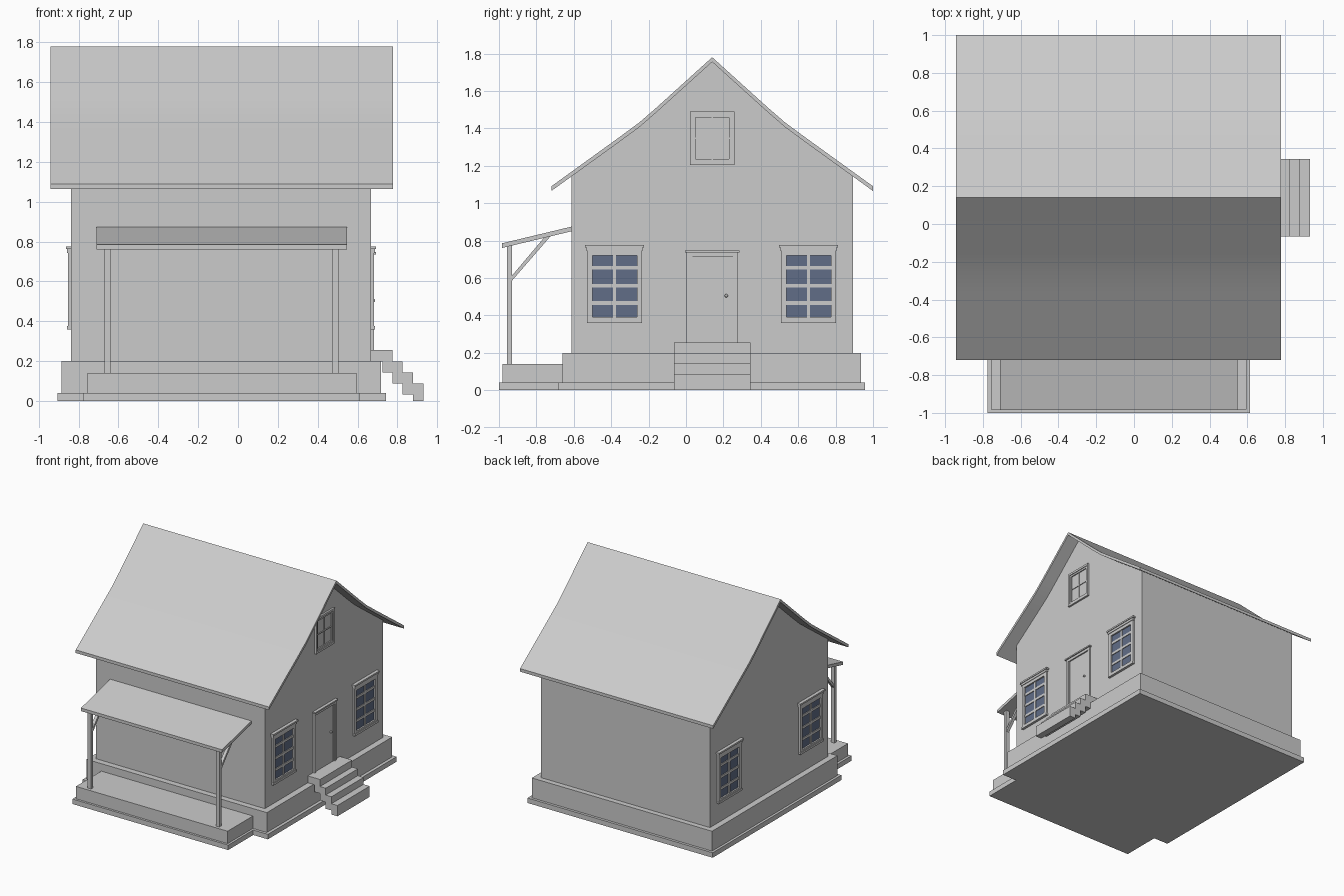
import bpy, bmesh, math

if "Cube" in bpy.data.objects:
    bpy.data.objects.remove(bpy.data.objects["Cube"], do_unlink=True)


def material(name, rgb):
    m = bpy.data.materials.new(name)
    m.use_nodes = True
    m.diffuse_color = (*rgb, 1)
    m.node_tree.nodes["Principled BSDF"].inputs["Base Color"].default_value = (*rgb, 1)
    return m


GREY = material("plain grey", (0.6, 0.6, 0.6))
BLUE = material("blue glass", (0.12, 0.155, 0.245))

WALL_L, WALL_R = -0.838, 0.668   # gable wall planes
MID = 0.14                       # ridge position along y


def finish(name, bm, mat=GREY):
    bmesh.ops.recalc_face_normals(bm, faces=bm.faces)
    mesh = bpy.data.meshes.new(name)
    bm.to_mesh(mesh)
    bm.free()
    ob = bpy.data.objects.new(name, mesh)
    bpy.context.collection.objects.link(ob)
    mesh.materials.append(mat)
    return ob


def add_box(bm, x, y, z):
    vs = bmesh.ops.create_cube(bm, size=1)["verts"]
    for v in vs:
        for i, (a, b) in enumerate((x, y, z)):
            v.co[i] = (a + b) / 2 + v.co[i] * (b - a)


def box(name, x, y, z, mat=GREY):
    bm = bmesh.new()
    add_box(bm, x, y, z)
    return finish(name, bm, mat)


def prism(name, profile, x0, x1, axis="x"):
    """Extrude a (y, z) profile along x, or an (x, z) profile along y."""
    bm = bmesh.new()
    vs = [bm.verts.new((x0, a, b) if axis == "x" else (a, x0, b)) for a, b in profile]
    face = bm.faces.new(vs)
    new = bmesh.ops.extrude_face_region(bm, geom=[face])["geom"]
    shift = (x1 - x0, 0, 0) if axis == "x" else (0, x1 - x0, 0)
    bmesh.ops.translate(bm, vec=shift, verts=[g for g in new if isinstance(g, bmesh.types.BMVert)])
    return finish(name, bm)


def panel_set(name, wall, side, parts, mat=GREY):
    """Boxes standing out from a gable wall: (y0, y1, z0, z1, depth)."""
    bm = bmesh.new()
    for y0, y1, z0, z1, depth in parts:
        xs = sorted((wall - side * 0.005, wall + side * depth))
        add_box(bm, xs, (y0, y1), (z0, z1))
    return finish(name, bm, mat)


def border(y0, y1, z0, z1, w, depth):
    return [(y0, y0 + w, z0, z1, depth), (y1 - w, y1, z0, z1, depth),
            (y0 + w, y1 - w, z0, z0 + w, depth), (y0 + w, y1 - w, z1 - w, z1, depth)]


# Foundation and porch floor
box("base_slab", (-0.907, 0.744), (-0.682, 0.956), (0, 0.04))
box("plinth", (-0.887, 0.719), (-0.66, 0.935), (0.04, 0.2))
box("porch_slab", (-0.776, 0.613), (-1.0, -0.68), (0, 0.04))
box("porch_deck", (-0.756, 0.595), (-0.982, -0.655), (0.04, 0.14))

# Roof with a gentle flare towards the eaves
half = [(0.3, 1.509), (0.39, 1.431), (0.5, 1.35), (0.86, 1.09)]
top = [(MID - d, z) for d, z in reversed(half)] + [(MID, 1.78)] + [(MID + d, z) for d, z in half]
under = [(y, z - 0.025) for y, z in reversed(top)]
roof = prism("roof", top + under, -0.942, 0.779)
bpy.context.view_layer.objects.active = roof
roof.select_set(True)
bpy.ops.object.shade_smooth_by_angle(angle=math.radians(30))
roof.select_set(False)

# House walls follow the roof underside
gable = [(y, z - 0.015) for y, z in top[1:-1]]
prism("house_walls", [(-0.612, 0.2), (-0.612, 1.15)] + gable + [(0.892, 1.15), (0.892, 0.2)],
      WALL_L, WALL_R)

# Porch roof, posts and braces
prism("porch_roof", [(-0.985, 0.785), (-0.61, 0.875), (-0.61, 0.85), (-0.985, 0.76)], -0.71, 0.548)
for label, x in (("right", -0.655), ("left", 0.488)):
    box(f"porch_post_{label}", (x - 0.016, x + 0.016), (-0.957, -0.93), (0.14, 0.78))
    prism(f"porch_brace_{label}", [(-0.935, 0.58), (-0.935, 0.607), (-0.755, 0.82), (-0.72, 0.828)],
          x - 0.012, x + 0.012)


# Paned windows on both gable walls
def window(name, wall, side, c):
    panel_set(name + "_glass", wall, side, [(c - 0.13, c + 0.13, 0.38, 0.73, 0.003)], BLUE)
    parts = border(c - 0.145, c + 0.145, 0.365, 0.745, 0.026, 0.015)
    parts.append((c - 0.009, c + 0.009, 0.385, 0.725, 0.009))
    parts += [(c - 0.125, c + 0.125, z - 0.01, z + 0.01, 0.009) for z in (0.466, 0.559, 0.654)]
    parts += [(c - 0.148, c + 0.148, 0.36, 0.377, 0.02),
              (c - 0.15, c + 0.15, 0.744, 0.762, 0.02),
              (c - 0.158, c + 0.158, 0.762, 0.775, 0.026)]
    panel_set(name + "_frame", wall, side, parts)


for label, wall, side in (("left", WALL_R, 1), ("right", WALL_L, -1)):
    window(f"{label}_front_window", wall, side, -0.382)
    window(f"{label}_back_window", wall, side, 0.655)

# Attic window
attic = border(0.022, 0.26, 1.205, 1.49, 0.017, 0.015)
attic += border(0.036, 0.246, 1.22, 1.475, 0.016, 0.009)
attic += [(0.137, 0.145, 1.23, 1.465, 0.006), (0.045, 0.237, 1.344, 1.352, 0.006)]
panel_set("attic_window", WALL_R, 1, attic)

# Door, casing and knob
panel_set("door", WALL_R, 1, [(0.034, 0.25, 0.25, 0.72, 0.004)])
panel_set("door_casing", WALL_R, 1, [
    (0.003, 0.02, 0.25, 0.72, 0.014), (0.02, 0.034, 0.25, 0.72, 0.009),
    (0.264, 0.278, 0.25, 0.72, 0.014), (0.25, 0.264, 0.25, 0.72, 0.009),
    (0.003, 0.278, 0.715, 0.738, 0.015), (-0.006, 0.287, 0.736, 0.747, 0.024)])
bm = bmesh.new()
bmesh.ops.create_uvsphere(bm, u_segments=10, v_segments=6, radius=0.009)
bmesh.ops.translate(bm, vec=(WALL_R + 0.012, 0.215, 0.505), verts=bm.verts)
finish("door_knob", bm)

# Entry steps: a folded stair with a stepped underside
xs = [0.66, 0.776, 0.827, 0.878, 0.932]
zs = [0.255, 0.198, 0.143, 0.087, 0.0]
upper = []
for i in range(4):
    upper += [(xs[i], zs[i]), (xs[i + 1], zs[i])]
lower = [(0.932, 0), (0.878, 0), (0.878, 0.033), (0.827, 0.033), (0.827, 0.087),
         (0.776, 0.087), (0.776, 0.143), (0.726, 0.143), (0.726, 0.198), (0.66, 0.198)]
prism("entry_steps", upper + lower, -0.065, 0.345, axis="y")
